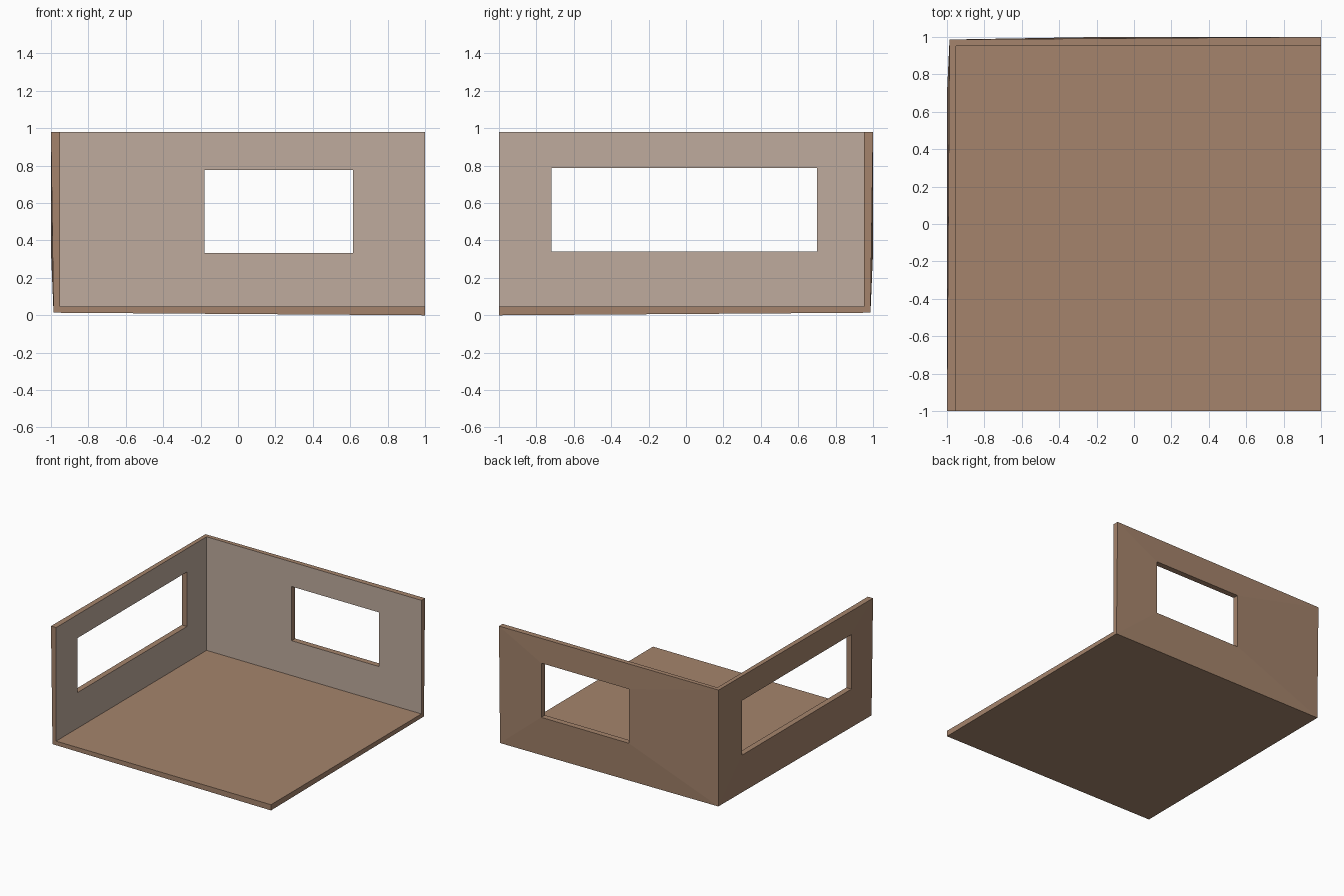
import bpy
import bmesh

if "Cube" in bpy.data.objects:
    bpy.data.objects.remove(bpy.data.objects["Cube"])

T = 0.047                 # shell thickness
IN_X, IN_Y = -1 + T, 1 - T  # inner wall planes
TOP = 0.98


def material(name, rgb):
    m = bpy.data.materials.new(name)
    m.diffuse_color = (*rgb, 1)
    m.use_nodes = True
    m.node_tree.nodes["Principled BSDF"].inputs["Base Color"].default_value = m.diffuse_color
    return m


brown = material("warm brown", (0.376, 0.231, 0.150))
grey = material("wall greige", (0.521, 0.407, 0.337))

bm = bmesh.new()


def quad_ring(outer, inner, mat):
    """Four faces framing a rectangular window opening."""
    for i in range(4):
        j = (i + 1) % 4
        f = bm.faces.new([outer[i], outer[j], inner[j], inner[i]])
        f.material_index = mat


def rect(place, u0, u1, v0, v1):
    return [bm.verts.new(place(u, v)) for u, v in ((u0, v0), (u1, v0), (u1, v1), (u0, v1))]


# floor, facing up
floor = rect(lambda x, y: (x, y, T), IN_X, 1, -1, IN_Y)
front_left, front_right, back_right, back_left = floor
bm.faces.new(floor)

# upper corners of the two walls
top_fl = bm.verts.new((IN_X, -1, TOP))
top_bl = bm.verts.new((IN_X, IN_Y, TOP))
top_br = bm.verts.new((1, IN_Y, TOP))

# back wall with its window, facing the front
quad_ring([back_left, back_right, top_br, top_bl],
          rect(lambda x, z: (x, IN_Y, z), -0.18, 0.615, 0.333, 0.778), 1)

# left wall with its wide window, facing right
quad_ring([front_left, back_left, top_bl, top_fl],
          rect(lambda y, z: (IN_X, y, z), -0.72, 0.70, 0.34, 0.788), 1)

mesh = bpy.data.meshes.new("room_shell")
bm.to_mesh(mesh)
bm.free()
mesh.materials.append(brown)
mesh.materials.append(grey)
room = bpy.data.objects.new("room_shell", mesh)
bpy.context.collection.objects.link(room)

# thickness grows outwards; outside and rims are brown
solid = room.modifiers.new("thickness", 'SOLIDIFY')
solid.thickness = T
solid.offset = -1
solid.use_even_offset = False
solid.material_offset = -1
solid.material_offset_rim = -1
